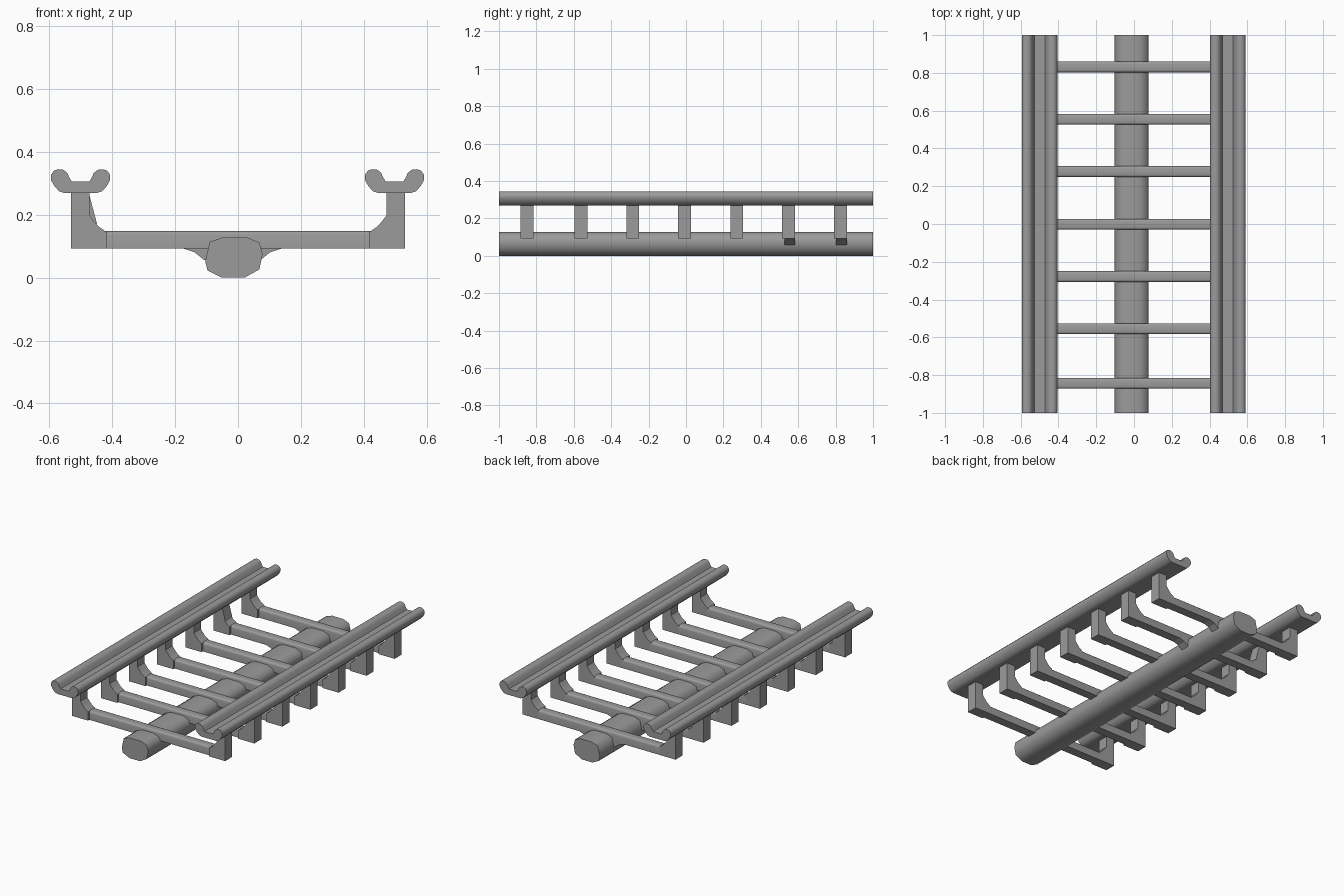
import bpy, bmesh, math

if "Cube" in bpy.data.objects:
    bpy.data.objects.remove(bpy.data.objects["Cube"], do_unlink=True)

grey = bpy.data.materials.new("steel_grey")
grey.use_nodes = True
grey.diffuse_color = (0.33, 0.33, 0.33, 1)
grey.node_tree.nodes["Principled BSDF"].inputs["Base Color"].default_value = (0.33, 0.33, 0.33, 1)


def extrude_profile(name, points, y0, y1, smooth=None, bevel_top=0):
    """Extrude an (x, z) outline along y."""
    bm = bmesh.new()
    face = bm.faces.new([bm.verts.new((x, y0, z)) for x, z in points])
    ext = bmesh.ops.extrude_face_region(bm, geom=[face])
    moved = [v for v in ext["geom"] if isinstance(v, bmesh.types.BMVert)]
    bmesh.ops.translate(bm, verts=moved, vec=(0, y1 - y0, 0))
    if bevel_top:
        top = max(v.co.z for v in bm.verts)
        edges = [e for e in bm.edges
                 if all(abs(v.co.z - top) < 1e-5 for v in e.verts)
                 and abs(e.verts[0].co.x - e.verts[1].co.x) > 0.1]
        bmesh.ops.bevel(bm, geom=edges, offset=bevel_top, segments=3,
                        profile=0.5, affect='EDGES')
    bmesh.ops.recalc_face_normals(bm, faces=bm.faces[:])
    mesh = bpy.data.meshes.new(name)
    bm.to_mesh(mesh)
    bm.free()
    mesh.materials.append(grey)
    obj = bpy.data.objects.new(name, mesh)
    bpy.context.collection.objects.link(obj)
    if smooth:
        bpy.ops.object.select_all(action='DESELECT')
        obj.select_set(True)
        bpy.context.view_layer.objects.active = obj
        bpy.ops.object.shade_smooth_by_angle(angle=math.radians(smooth))
    return obj


def placed(points, side, shift=0):
    return [(side * x + shift, z) for x, z in points]


# Channel rail: half outline, mirrored about its own centre
half_rail = [(0.028, 0.305), (0.036, 0.318), (0.042, 0.332), (0.054, 0.342),
             (0.070, 0.344), (0.084, 0.340), (0.094, 0.326), (0.094, 0.310),
             (0.083, 0.290), (0.068, 0.274), (0.051, 0.268)]
rail = half_rail + [(-x, z) for x, z in reversed(half_rail)]
for name, cx in (("left_rail", 0.497), ("right_rail", -0.500)):
    extrude_profile(name, placed(rail, 1, cx), -1, 1, smooth=50)

# Central spine tube
spine = [(-0.104, 0.052), (-0.090, 0.113), (-0.050, 0.127), (0.030, 0.127),
         (0.068, 0.111), (0.078, 0.075), (0.068, 0.026), (0.022, 0),
         (-0.052, 0), (-0.097, 0.022)]
extrude_profile("spine", spine, -1, 1, smooth=60)

# Cross ties with upright brackets
bracket = [(0.530, 0.092), (0.418, 0.092), (0.418, 0.145), (0.443, 0.162),
           (0.460, 0.182), (0.472, 0.198), (0.472, 0.270), (0.530, 0.270)]
tie = [(-0.43, 0.092), (0.43, 0.092), (0.43, 0.147), (-0.43, 0.147)]
gusset = [(0.060, 0.094), (0.162, 0.094), (0.120, 0.080), (0.090, 0.056), (0.060, 0.054)]
wedge = [(0.473, 0.265), (0.447, 0.168), (0.473, 0.190)]

for i, y in enumerate((-0.842, -0.553, -0.277, 0, 0.279, 0.556, 0.833), 1):
    extrude_profile(f"tie_{i}", tie, y - 0.030, y + 0.027, smooth=40, bevel_top=0.012)
    for name, side in (("left", 1), ("right", -1)):
        extrude_profile(f"{name}_bracket_{i}", placed(bracket, side),
                        y - 0.042, y + 0.027, smooth=30)
        # Rear ties carry fillets where they meet the spine
        if i > 5:
            extrude_profile(f"{name}_gusset_{i}", placed(gusset, side, -0.018),
                            y - 0.030, y + 0.027)
    if i == 6:
        extrude_profile("bracket_wedge", placed(wedge, -1), y - 0.042, y + 0.027)
